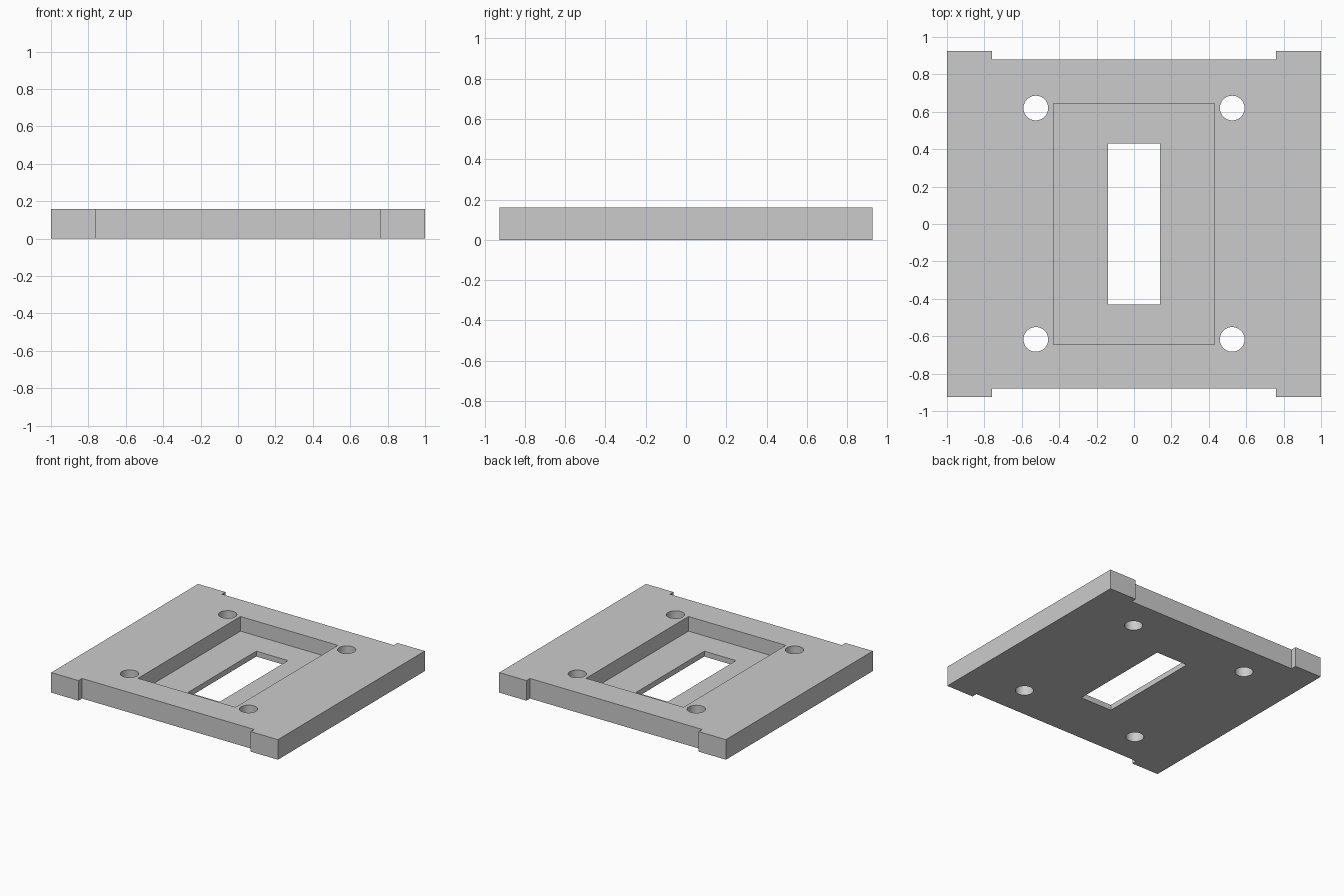
import bpy
import math

default = bpy.data.objects.get("Cube")
if default:
    bpy.data.objects.remove(default, do_unlink=True)

THICK = 0.16
HALF_Y = 0.925

grey = bpy.data.materials.new("light grey")
grey.use_nodes = True
colour = (0.6, 0.6, 0.6, 1)
grey.diffuse_color = colour
grey.node_tree.nodes["Principled BSDF"].inputs["Base Color"].default_value = colour


def box(name, x, y, z0, z1, centre_y=0):
    """Box given by its half sizes in x and y and its z range."""
    bpy.ops.mesh.primitive_cube_add(size=2, location=(0, centre_y, (z0 + z1) / 2))
    ob = bpy.context.object
    ob.name = name
    ob.scale = (x, y, (z1 - z0) / 2)
    bpy.ops.object.transform_apply(location=True, rotation=False, scale=True)
    ob.data.materials.append(grey)
    return ob


def cut(target, cutter):
    """Subtract the cutter and remove it afterwards."""
    cutter.hide_render = True
    mod = target.modifiers.new("cut", 'BOOLEAN')
    mod.operation = 'DIFFERENCE'
    mod.solver = 'EXACT'
    mod.object = cutter
    bpy.context.view_layer.objects.active = target
    bpy.ops.object.modifier_apply(modifier=mod.name)
    bpy.data.objects.remove(cutter, do_unlink=True)


# Main plate
plate = box("mounting_plate", 1, HALF_Y, 0, THICK)

# Shallow notches along the front and back edges, leaving corner tabs
for side in (-1, 1):
    cut(plate, box("edge_notch", 0.76, 0.1, -0.1, 0.3, side * 0.98))

# Recessed pocket and the slot through its floor
cut(plate, box("pocket", 0.43, 0.645, 0.043, 0.3))
cut(plate, box("slot", 0.14, 0.43, -0.1, 0.3))

# Four screw holes
for x in (-0.525, 0.525):
    for y in (-0.617, 0.62):
        bpy.ops.mesh.primitive_cylinder_add(vertices=48, radius=0.066, depth=0.6,
                                            location=(x, y, THICK / 2))
        hole = bpy.context.object
        hole.data.materials.append(grey)
        cut(plate, hole)

# Smooth hole walls, sharp edges elsewhere
bpy.ops.object.select_all(action='DESELECT')
plate.select_set(True)
bpy.context.view_layer.objects.active = plate
bpy.ops.object.shade_smooth_by_angle(angle=math.radians(30))
